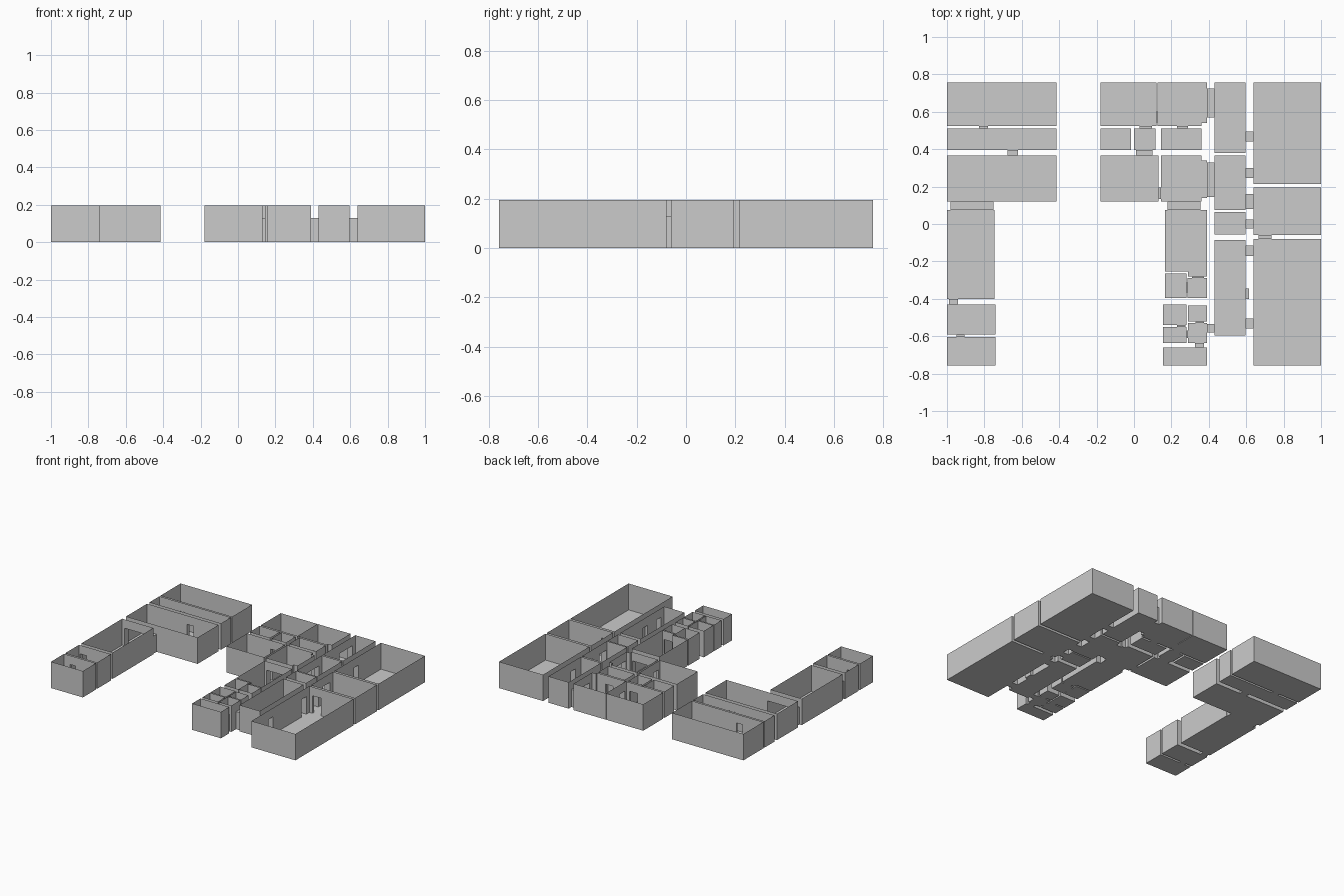
import bpy, bmesh

if "Cube" in bpy.data.objects:
    bpy.data.objects.remove(bpy.data.objects["Cube"])

H, D = 0.195, 0.13     # wall height, doorway height
T, B = 0.757, -0.757   # back and front limits of the plan


def rect(x0, x1, y0, y1):
    return [(x0, y0), (x1, y0), (x1, y1), (x0, y1)]


# Room outlines, counter-clockwise
rooms = {
    # left wing
    "left_back_room": rect(-1, -.415, .525, T),
    "left_hall": rect(-1, -.415, .395, .51),
    "left_middle_room": rect(-1, -.415, .12, .365),
    "left_long_room": rect(-1, -.745, -.4, .075),
    "left_small_room": rect(-1, -.74, -.59, -.43),
    "left_front_room": rect(-1, -.74, B, -.605),
    # centre
    "centre_back_room_a": rect(-.18, .12, .525, T),
    "centre_back_room_b": [(.125, .525), (.36, .525), (.36, .54), (.39, .54), (.39, T), (.125, T)],
    "centre_closet_a": rect(-.18, -.015, .395, .51),
    "centre_closet_b": rect(0, .115, .395, .51),
    "centre_closet_c": rect(.145, .36, .395, .51),
    "centre_middle_room_a": rect(-.18, .13, .12, .365),
    "centre_middle_room_b": [(.145, .12), (.36, .12), (.36, .14), (.39, .14),
                             (.39, .34), (.36, .34), (.36, .365), (.145, .365)],
    "centre_long_room": [(.165, -.255), (.29, -.255), (.29, -.28), (.39, -.28), (.39, .075), (.165, .075)],
    "centre_store_a": rect(.165, .28, -.395, -.265),
    "centre_store_b": rect(.285, .39, -.395, -.29),
    "washroom_a": rect(.155, .28, -.54, -.43),
    "washroom_b": rect(.29, .39, -.52, -.435),
    "washroom_c": rect(.155, .28, -.635, -.55),
    "lobby": rect(.29, .39, -.635, -.53),
    "centre_front_room": rect(.155, .39, B, -.66),
    # corridor and right wing
    "corridor_back": rect(.43, .595, .38, T),
    "corridor_middle": rect(.43, .595, .075, .365),
    "corridor_small": rect(.43, .595, -.055, .065),
    "corridor_front": rect(.43, .595, -.595, -.085),
    "right_back_room": rect(.64, 1, .215, T),
    "right_middle_room": rect(.64, 1, -.06, .195),
    "right_front_room": rect(.64, 1, B, -.08),
}

# Doorways: direction of passage (0 = x, 1 = y), passage start/end, opening start/end
doors = [
    (1, .51, .525, -.83, -.78), (1, .365, .395, -.675, -.62), (1, .075, .12, -.98, -.75),
    (1, -.43, -.4, -.99, -.94), (1, -.605, -.59, -.95, -.905),
    (0, .12, .125, .54, .605), (1, .51, .525, .03, .095), (1, .51, .525, .23, .29),
    (1, .365, .395, .01, .1), (0, .13, .145, .135, .195), (1, .075, .12, .18, .355),
    (0, .39, .43, .57, .725), (0, .39, .43, .145, .33),
    (0, .595, .64, .44, .495), (0, .595, .64, .245, .3), (0, .595, .64, .08, .16),
    (0, .595, .64, -.025, .025), (0, .595, .64, -.17, -.115), (0, .595, .64, -.56, -.505),
    (0, .595, .615, -.4, -.345), (1, -.08, -.06, .665, .735),
    (1, -.29, -.28, .31, .375), (0, .28, .285, -.37, -.31), (1, -.55, -.54, .23, .275),
    (1, -.53, -.52, .33, .375), (0, .28, .29, -.61, -.57), (1, -.66, -.635, .325, .375),
    (0, .39, .43, -.58, -.535),
]


def finish(name, bm):
    bmesh.ops.remove_doubles(bm, verts=bm.verts, dist=1e-5)
    me = bpy.data.meshes.new(name)
    bm.to_mesh(me)
    bm.free()
    bpy.context.collection.objects.link(bpy.data.objects.new(name, me))


def face(bm, pts):
    bm.faces.new([bm.verts.new(p) for p in pts])


def wall(bm, p, q, z0=0, z1=H):
    face(bm, [(*p, z0), (*q, z0), (*q, z1), (*p, z1)])


# Rooms: floor plus thin walls, opened where a doorway meets them
for name, pts in rooms.items():
    bm = bmesh.new()
    face(bm, [(x, y, 0) for x, y in reversed(pts)])
    for p, q in zip(pts, pts[1:] + pts[:1]):
        axis = 0 if p[0] == q[0] else 1
        along = 1 - axis
        lo, hi = sorted((p[along], q[along]))
        flip = p[along] > q[along]
        gaps = sorted((s, e) for d, a, b, s, e in doors
                      if d == axis and min(abs(p[axis] - a), abs(p[axis] - b)) < .002
                      and s >= lo - .002 and e <= hi + .002)

        def piece(s, e, z0):
            u, v = [(p[0], t) if axis == 0 else (t, p[1]) for t in (s, e)]
            if e - s > 1e-4:
                wall(bm, v if flip else u, u if flip else v, z0)

        at = lo
        for s, e in gaps:
            piece(at, s, 0)
            piece(s, e, D)
            at = e
        piece(at, hi, 0)
    finish(name, bm)

# Doorways: short tunnels with floor, two jambs and a lintel
for i, (d, a, b, s, e) in enumerate(doors):
    bm = bmesh.new()
    c = rect(a, b, s, e) if d == 0 else rect(s, e, a, b)
    face(bm, [(x, y, 0) for x, y in reversed(c)])
    face(bm, [(x, y, D) for x, y in c])
    for k in ((0, 2) if d == 0 else (1, 3)):
        wall(bm, c[k], c[(k + 1) % 4], 0, D)
    if b == .615:  # blind niche gets an end wall
        wall(bm, c[1], c[2], 0, D)
    finish(f"doorway_{i + 1}", bm)
